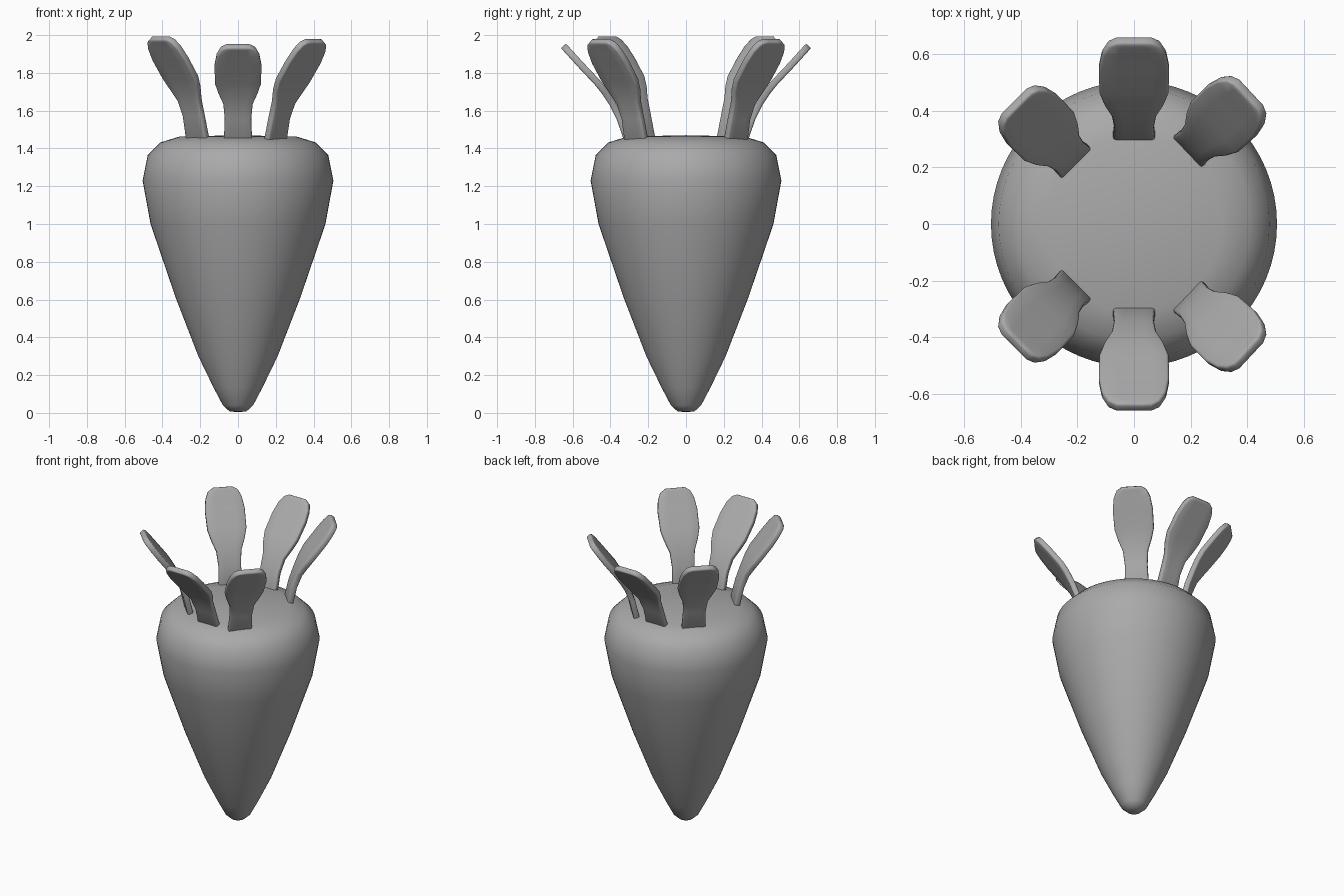
import bpy, bmesh, math
from mathutils import Matrix, Vector

cube = bpy.data.objects.get("Cube")
if cube:
    bpy.data.objects.remove(cube, do_unlink=True)

grey = bpy.data.materials.new("plain grey")
grey.use_nodes = True
COLOUR = (0.4, 0.4, 0.4, 1)
grey.diffuse_color = COLOUR
grey.node_tree.nodes["Principled BSDF"].inputs["Base Color"].default_value = COLOUR


def make_object(name, bm, angle):
    bmesh.ops.recalc_face_normals(bm, faces=bm.faces)
    mesh = bpy.data.meshes.new(name)
    bm.to_mesh(mesh)
    bm.free()
    mesh.materials.append(grey)
    obj = bpy.data.objects.new(name, mesh)
    bpy.context.collection.objects.link(obj)
    bpy.ops.object.select_all(action="DESELECT")
    obj.select_set(True)
    bpy.context.view_layer.objects.active = obj
    bpy.ops.object.shade_smooth_by_angle(angle=math.radians(angle))
    return obj


# Tapered root: a profile of radius and height spun round z
ROOT = [(0, 0.004), (0.045, 0.008), (0.08, 0.04), (0.13, 0.135), (0.21, 0.3),
        (0.33, 0.61), (0.463, 1.0), (0.505, 1.23), (0.478, 1.365),
        (0.41, 1.432), (0.31, 1.463), (0, 1.47)]
bm = bmesh.new()
points = [bm.verts.new((r, 0, z)) for r, z in ROOT]
edges = [bm.edges.new(pair) for pair in zip(points, points[1:])]
bmesh.ops.spin(bm, geom=points + edges, cent=(0, 0, 0), axis=(0, 0, 1),
               angle=math.tau, steps=64)
bmesh.ops.remove_doubles(bm, verts=bm.verts, dist=0.0005)
make_object("root", bm, 60)

# Leaf rows: outward distance, height, half width
LEAF = [(0, 0, 0.075), (0.045, 0.13, 0.07), (0.085, 0.21, 0.078),
        (0.125, 0.27, 0.105), (0.165, 0.32, 0.122), (0.25, 0.41, 0.124),
        (0.3, 0.465, 0.113), (0.33, 0.498, 0.093), (0.345, 0.513, 0.06)]


def make_leaf(name, x, y, z, turn, upright):
    bm = bmesh.new()
    rows = [[bm.verts.new((out, side * half, up)) for side in (-1, -0.5, 0, 0.5, 1)]
            for out, up, half in LEAF]
    for low, high in zip(rows, rows[1:]):
        for i in range(4):
            bm.faces.new((low[i], low[i + 1], high[i + 1], high[i]))
    place = (Matrix.Translation(Vector((x, y, z)))
             @ Matrix.Rotation(math.radians(turn), 4, "Z")
             @ Matrix.Rotation(math.radians(-upright), 4, "Y"))
    bmesh.ops.transform(bm, matrix=place, verts=bm.verts)
    leaf = make_object(name, bm, 50)
    solid = leaf.modifiers.new("thickness", "SOLIDIFY")
    solid.thickness = 0.036
    solid.offset = 0
    bevel = leaf.modifiers.new("soft rim", "BEVEL")
    bevel.width = 0.009
    bevel.segments = 2
    bevel.limit_method = "ANGLE"
    bevel.angle_limit = math.radians(50)


# Six leaves in a ring, front and back ones leaning out most
for word, s in (("front", -1), ("back", 1)):
    make_leaf(word + "_leaf", 0, s * 0.305, 1.43, s * 90, 0)
    make_leaf(word + "_left_leaf", 0.195, s * 0.26, 1.425, s * 43, 6)
    make_leaf(word + "_right_leaf", -0.212, s * 0.222, 1.44, s * 135, 6)
